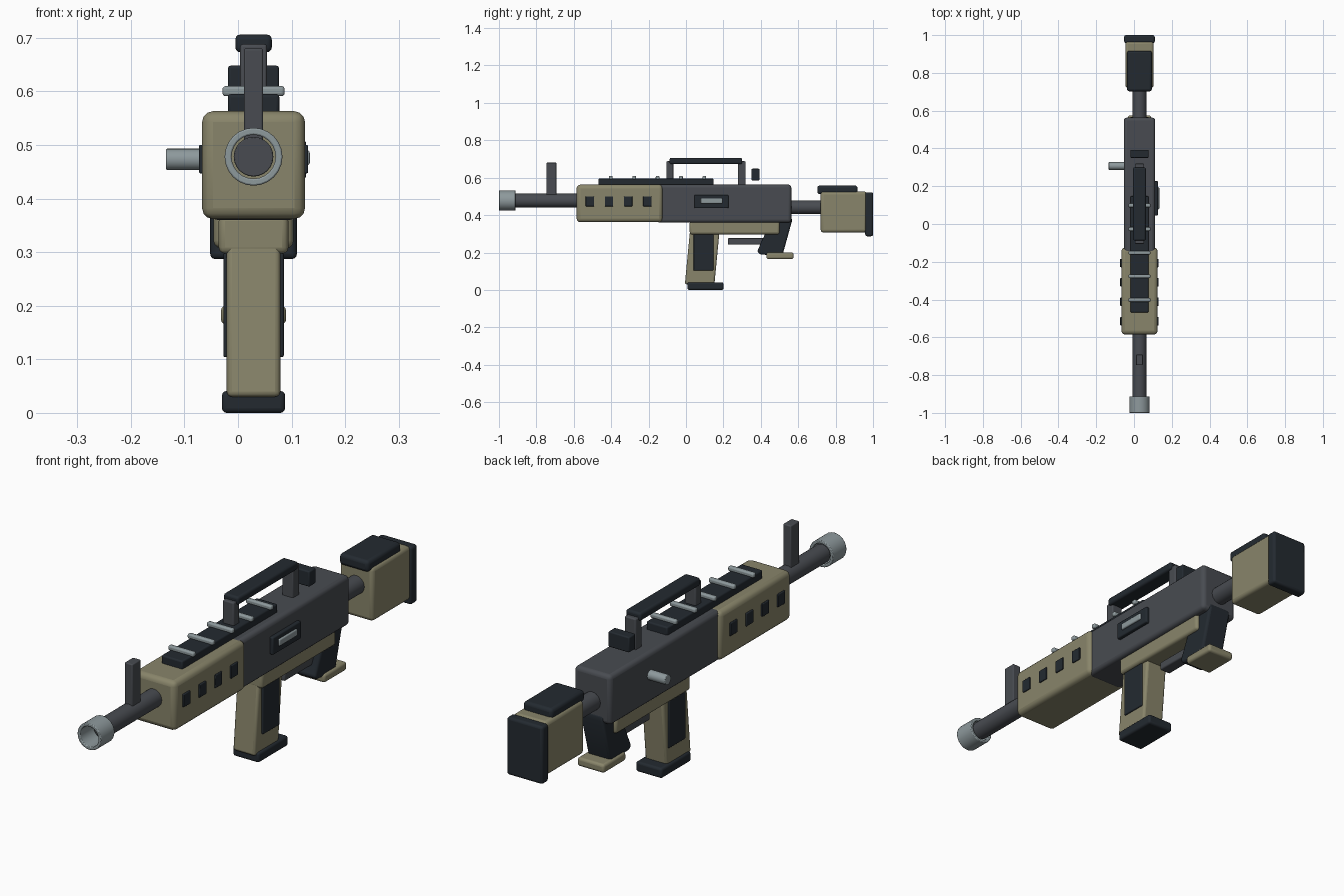
import bpy, bmesh, math
from mathutils import Matrix

if "Cube" in bpy.data.objects:
    bpy.data.objects.remove(bpy.data.objects["Cube"])

CX = 0.029  # centre line of the body; the bolt handle offsets it from x = 0
AZ = 0.478  # barrel height


def material(name, rgb):
    m = bpy.data.materials.new(name)
    m.diffuse_color = (*rgb, 1)
    m.use_nodes = True
    m.node_tree.nodes["Principled BSDF"].inputs["Base Color"].default_value = m.diffuse_color
    return m


TAN = material("tan", (0.25, 0.235, 0.145))
GREY = material("gunmetal", (0.065, 0.071, 0.082))
BLACK = material("black", (0.017, 0.023, 0.030))
STEEL = material("steel", (0.27, 0.32, 0.335))


def finish(name, bm, mat, bevel=0.0, segments=3):
    bmesh.ops.recalc_face_normals(bm, faces=bm.faces)
    me = bpy.data.meshes.new(name)
    bm.to_mesh(me)
    bm.free()
    ob = bpy.data.objects.new(name, me)
    bpy.context.collection.objects.link(ob)
    me.materials.append(mat)
    if bevel:
        mod = ob.modifiers.new("soft_edges", 'BEVEL')
        mod.width = bevel
        mod.segments = segments
        mod.limit_method = 'ANGLE'
    bpy.ops.object.select_all(action='DESELECT')
    ob.select_set(True)
    bpy.context.view_layer.objects.active = ob
    bpy.ops.object.shade_smooth_by_angle(angle=math.radians(35))
    return ob


def box(name, mat, x, y, z, bevel=0.006):
    """Rounded box from (min, max) ranges."""
    bm = bmesh.new()
    bmesh.ops.create_cube(bm, size=1)
    for v in bm.verts:
        for i, (lo, hi) in enumerate((x, y, z)):
            v.co[i] = hi if v.co[i] > 0 else lo
    return finish(name, bm, mat, bevel)


def mid(width):
    """x range of a part centred on the body."""
    return (CX - width / 2, CX + width / 2)


def rod(name, mat, axis, centre, start, end, r, bevel=0.002, sides=24):
    """Cylinder along x or y; centre gives the other two coordinates."""
    bm = bmesh.new()
    if axis == 'X':
        rot, pos = Matrix.Rotation(math.pi / 2, 4, 'Y'), ((start + end) / 2, *centre)
    else:
        rot, pos = Matrix.Rotation(math.pi / 2, 4, 'X'), (centre[0], (start + end) / 2, centre[1])
    bmesh.ops.create_cone(bm, cap_ends=True, segments=sides, radius1=r, radius2=r,
                          depth=end - start, matrix=Matrix.Translation(pos) @ rot)
    return finish(name, bm, mat, bevel, 2)


def side_profile(name, mat, width, points, bevel):
    """Extrude a (y, z) outline across the body width."""
    bm = bmesh.new()
    lo, hi = mid(width)
    face = bm.faces.new([bm.verts.new((lo, y, z)) for y, z in points])
    new = bmesh.ops.extrude_face_region(bm, geom=[face])["geom"]
    bmesh.ops.translate(bm, vec=(hi - lo, 0, 0),
                        verts=[g for g in new if isinstance(g, bmesh.types.BMVert)])
    return finish(name, bm, mat, bevel)


# Main body
box("receiver", GREY, mid(0.166), (-0.155, 0.563), (0.36, 0.563), 0.016)
box("handguard", TAN, mid(0.192), (-0.585, -0.125), (0.362, 0.563), 0.02)
box("lower_receiver", TAN, mid(0.13), (0.02, 0.50), (0.297, 0.37), 0.012)

# Barrel and hollow muzzle
rod("barrel", GREY, 'Y', (CX, AZ), -0.92, -0.55, 0.037)
bm = bmesh.new()
rings = [[bm.verts.new((CX + r * math.cos(a), y, AZ + r * math.sin(a)))
          for a in (2 * math.pi * i / 24 for i in range(24))]
         for r, y in ((0.054, -1.0), (0.054, -0.912), (0.041, -0.912), (0.041, -1.0))]
for k in range(4):
    a, b = rings[k], rings[(k + 1) % 4]
    for i in range(24):
        j = (i + 1) % 24
        bm.faces.new((a[i], a[j], b[j], b[i]))
finish("muzzle", bm, STEEL, 0.003, 2)

# Sights
box("front_sight", GREY, mid(0.036), (-0.747, -0.692), (0.50, 0.68), 0.004)
box("rear_sight", BLACK, mid(0.095), (0.35, 0.393), (0.585, 0.648), 0.005)

# Top rail with cross rungs
box("top_rail", BLACK, mid(0.096), (-0.468, 0.147), (0.556, 0.595), 0.006)
for i in range(5):
    y = -0.402 + 0.125 * i
    box(f"rail_rung_{i}", STEEL, mid(0.116), (y - 0.01, y + 0.01), (0.591, 0.610), 0.006)

# Carry handle
box("carry_handle_bar", BLACK, mid(0.068), (-0.088, 0.30), (0.673, 0.706), 0.009)
for name, y in (("front", (-0.105, -0.068)), ("rear", (0.277, 0.319))):
    box(f"carry_handle_{name}_post", GREY, mid(0.05), y, (0.55, 0.688), 0.005)

# Handguard vents on both sides
for side in (-1, 1):
    for i in range(4):
        x, y = CX + side * 0.096, -0.514 + 0.1025 * i
        box(f"vent_{'left' if side < 0 else 'right'}_{i}", BLACK, (x - 0.006, x + 0.006),
            (y - 0.0225, y + 0.0225), (0.447, 0.50), 0.003)

# Ejection port and bolt handle
box("ejection_port", BLACK, (0.105, 0.127), (0.045, 0.227), (0.437, 0.508), 0.005)
box("port_cover", STEEL, (0.115, 0.134), (0.078, 0.195), (0.462, 0.49), 0.005)
rod("bolt_handle", STEEL, 'X', (0.307, 0.473), -0.134, -0.04, 0.02)

# Stock
rod("stock_tube", GREY, 'Y', (CX, 0.442), 0.54, 0.74, 0.037)
box("stock", TAN, mid(0.15), (0.72, 0.968), (0.307, 0.526), 0.015)
box("cheek_pad", BLACK, mid(0.132), (0.702, 0.917), (0.512, 0.558), 0.013)
box("butt_pad", BLACK, mid(0.162), (0.958, 1.0), (0.287, 0.522), 0.01)

# Magazine
side_profile("magazine", TAN, 0.10,
             [(0.026, 0.365), (-0.006, 0.03), (0.152, 0.03), (0.184, 0.365)], 0.01)
box("magazine_panel", BLACK, mid(0.113), (0.04, 0.147), (0.104, 0.298), 0.004)
box("magazine_base", BLACK, mid(0.118), (0.008, 0.2), (0.0, 0.041), 0.009)

# Pistol grip and trigger guard
side_profile("pistol_grip", BLACK, 0.104,
             [(0.425, 0.38), (0.425, 0.305), (0.38, 0.205), (0.395, 0.19),
              (0.515, 0.182), (0.567, 0.37), (0.563, 0.395)], 0.01)
box("grip_foot", TAN, mid(0.122), (0.43, 0.575), (0.165, 0.2), 0.01)
box("trigger_guard", GREY, mid(0.05), (0.224, 0.42), (0.242, 0.277), 0.006)
